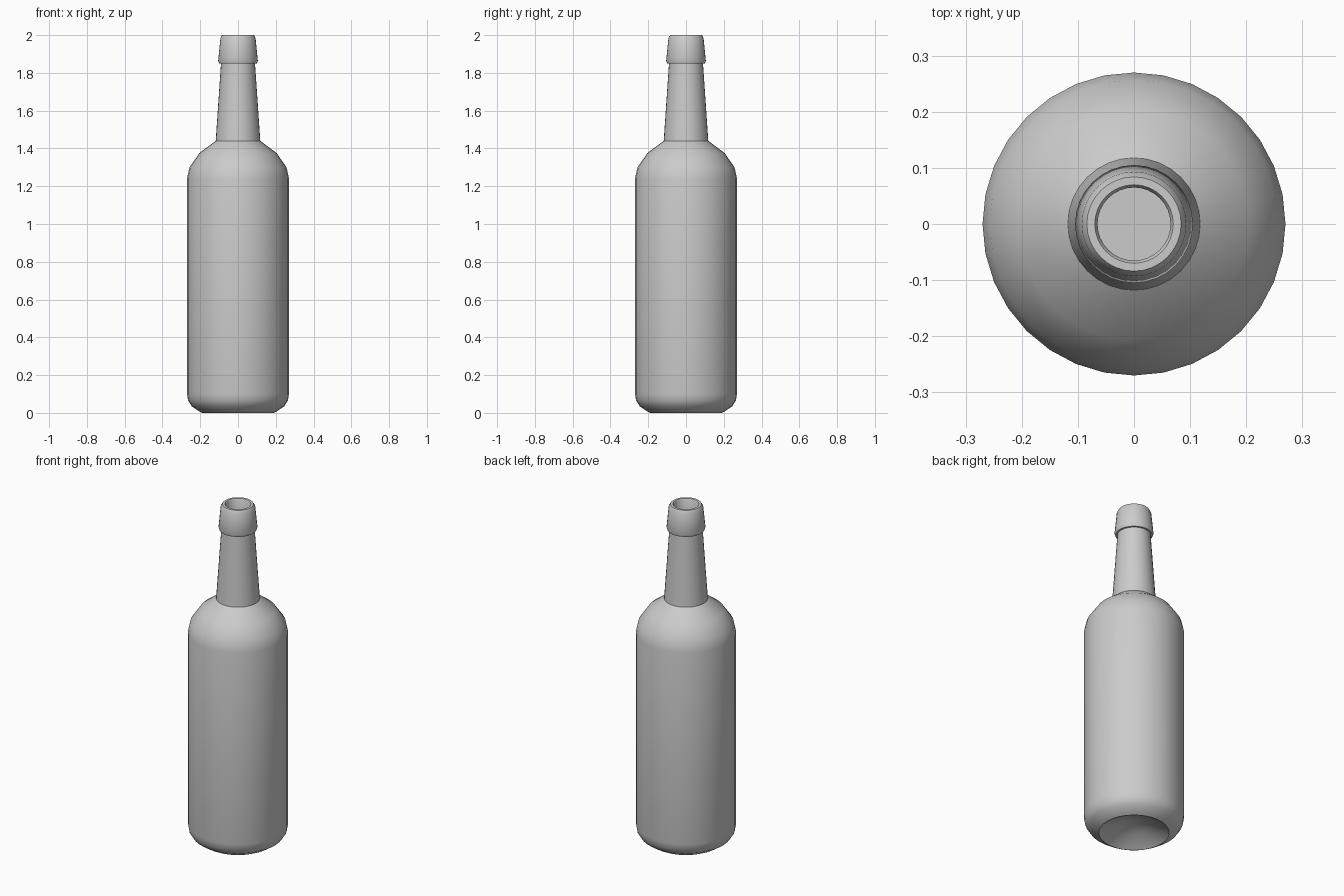
import bpy, bmesh, math
from mathutils import Vector

if "Cube" in bpy.data.objects:
    bpy.data.objects.remove(bpy.data.objects["Cube"])

SIDES = 32

# Bottle outline as (radius, height): punt, heel, body, shoulder, neck, lip, bore
profile = [
    (0, 0.075), (0.09, 0.045), (0.185, 0.004), (0.19, 0.0), (0.205, 0.008),
    (0.245, 0.035), (0.264, 0.065), (0.27, 0.10),
    (0.27, 1.24), (0.257, 1.30), (0.205, 1.375), (0.118, 1.44),
    (0.09, 1.85), (0.10, 1.85), (0.105, 1.865), (0.093, 1.985),
    (0.084, 2.0), (0.07, 2.0), (0.065, 1.992),
    (0.065, 1.85), (0, 1.85),
]


def lathe(name, points):
    """Spin an outline round z into a closed mesh object."""
    bm = bmesh.new()
    verts = [bm.verts.new((r, 0, z)) for r, z in points]
    edges = [bm.edges.new(pair) for pair in zip(verts, verts[1:])]
    bmesh.ops.spin(bm, geom=verts + edges, cent=(0, 0, 0), axis=Vector((0, 0, 1)),
                   angle=math.tau, steps=SIDES, use_merge=False)
    bmesh.ops.remove_doubles(bm, verts=bm.verts, dist=0.0005)
    bmesh.ops.recalc_face_normals(bm, faces=bm.faces)
    mesh = bpy.data.meshes.new(name)
    bm.to_mesh(mesh)
    bm.free()
    obj = bpy.data.objects.new(name, mesh)
    bpy.context.collection.objects.link(obj)
    bpy.context.view_layer.objects.active = obj
    obj.select_set(True)
    bpy.ops.object.shade_smooth_by_angle(angle=math.radians(40))
    return obj


lathe("bottle", profile)
